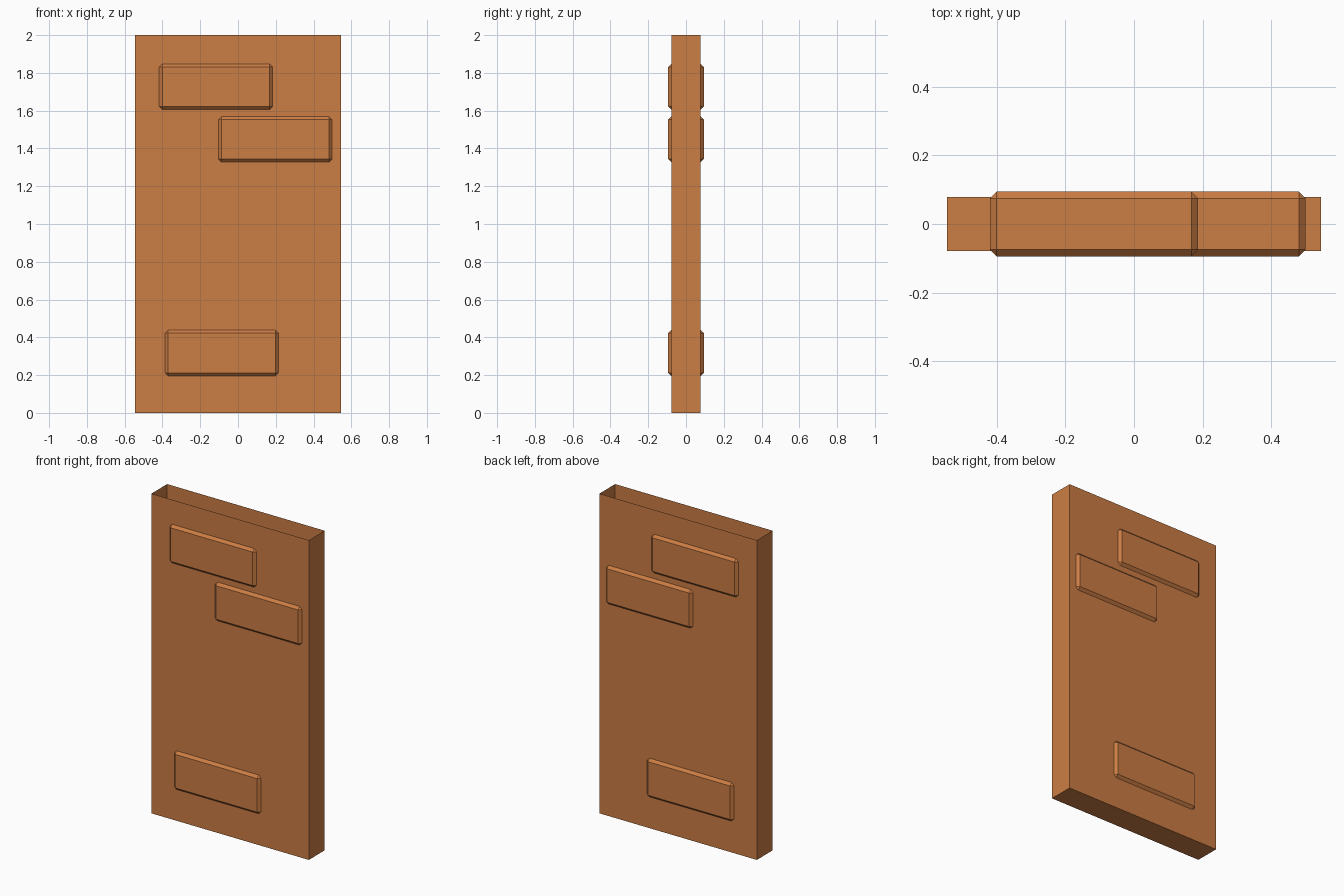
import bpy
import bmesh
from mathutils import Matrix, Vector

cube = bpy.data.objects.get("Cube")
if cube:
    bpy.data.objects.remove(cube, do_unlink=True)

# One clay colour for everything
clay = bpy.data.materials.new("terracotta")
clay.use_nodes = True
clay.diffuse_color = (0.6, 0.205, 0.058, 1)
clay.node_tree.nodes["Principled BSDF"].inputs["Base Color"].default_value = clay.diffuse_color


def make_box(name, centre, size, open_top=False, bevel=0):
    bm = bmesh.new()
    bmesh.ops.create_cube(bm, size=1)
    bmesh.ops.transform(bm, matrix=Matrix.Diagonal(Vector(size)).to_4x4(), verts=bm.verts)
    if open_top:
        bm.normal_update()
        lid = [f for f in bm.faces if f.normal.z > 0.9]
        bmesh.ops.delete(bm, geom=lid, context='FACES_ONLY')
    mesh = bpy.data.meshes.new(name)
    bm.to_mesh(mesh)
    bm.free()
    mesh.materials.append(clay)
    obj = bpy.data.objects.new(name, mesh)
    obj.location = centre
    bpy.context.collection.objects.link(obj)
    if bevel:
        mod = obj.modifiers.new("chamfer", 'BEVEL')
        mod.width = bevel
        mod.segments = 1
    return obj


# Thin-skinned wall, open at the top
make_box("wall", (0, 0, 1), (1.09, 0.156, 2), open_top=True)

# Chamfered bricks running right through the wall
for name, x, z in (("upper_brick", -0.117, 1.726),
                   ("middle_brick", 0.197, 1.448),
                   ("lower_brick", -0.086, 0.317)):
    make_box(name, (x, 0, z), (0.606, 0.188, 0.248), bevel=0.019)
